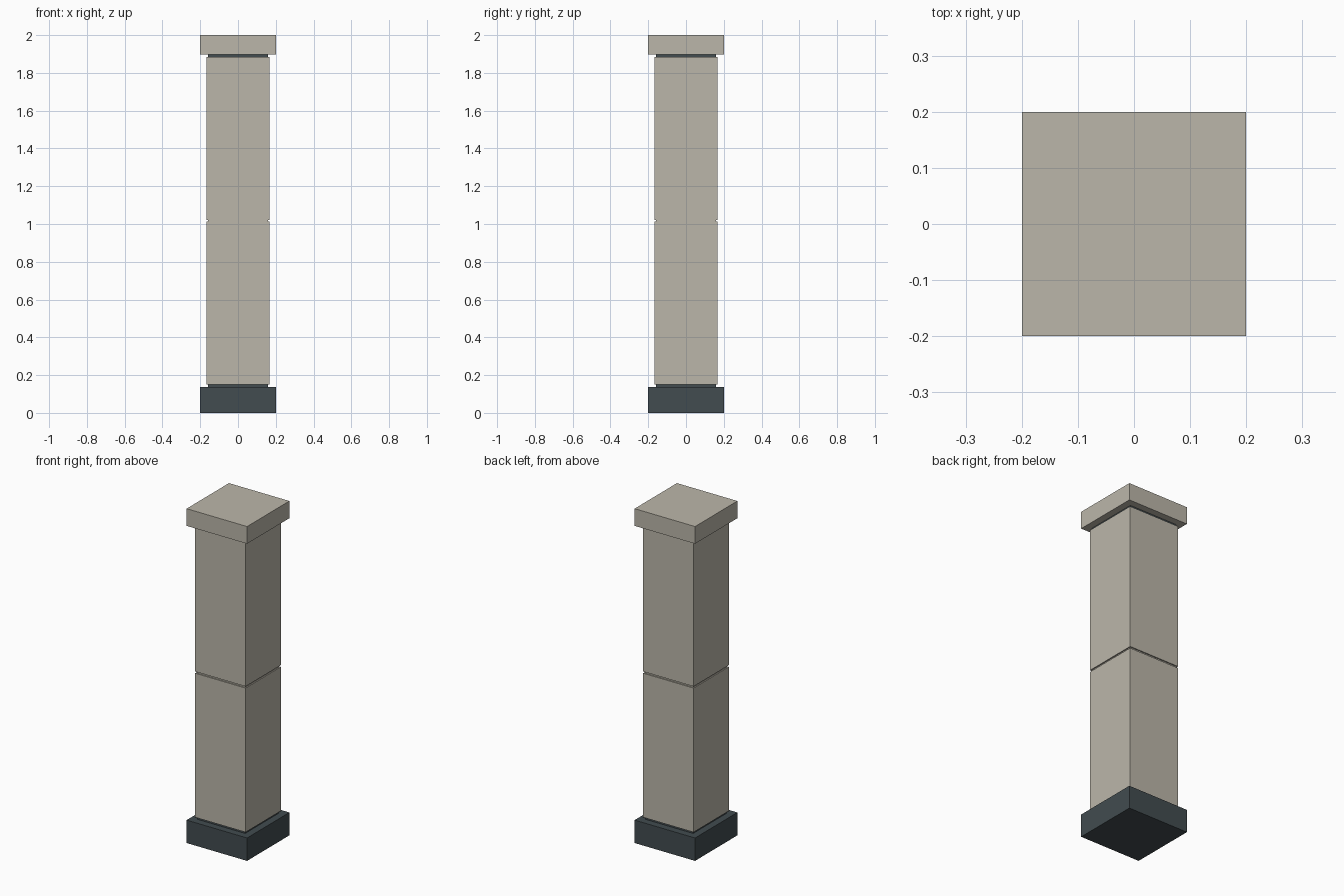
import bpy, bmesh
from mathutils import Matrix

if "Cube" in bpy.data.objects:
    bpy.data.objects.remove(bpy.data.objects["Cube"])


def material(name, rgb):
    m = bpy.data.materials.new(name)
    m.diffuse_color = (*rgb, 1.0)
    m.use_nodes = True
    m.node_tree.nodes["Principled BSDF"].inputs["Base Color"].default_value = m.diffuse_color
    return m


stone = material("warm grey stone", (0.50, 0.47, 0.40))
slate = material("dark slate", (0.054, 0.072, 0.080))


def block(name, half, z0, z1, mat):
    """Square block centred on the z axis, from z0 to z1."""
    bm = bmesh.new()
    bmesh.ops.create_cube(bm, size=1.0, matrix=Matrix.Translation((0, 0, (z0 + z1) / 2))
                          @ Matrix.Diagonal((2 * half, 2 * half, z1 - z0, 1)))
    me = bpy.data.meshes.new(name)
    bm.to_mesh(me)
    bm.free()
    me.materials.append(mat)
    ob = bpy.data.objects.new(name, me)
    bpy.context.collection.objects.link(ob)
    return ob


# Foot and the recessed joint above it
block("base_plinth", 0.2, 0.0, 0.137, slate)
block("base_joint", 0.158, 0.137, 0.15, slate)

# Two shaft blocks separated by a thin groove
block("lower_shaft", 0.167, 0.15, 1.012, stone)
block("shaft_groove", 0.16, 1.012, 1.022, stone)
block("upper_shaft", 0.167, 1.022, 1.884, stone)

# Recessed joint and cap slab
block("cap_joint", 0.158, 1.884, 1.897, slate)
block("cap_slab", 0.2, 1.897, 2.0, stone)
